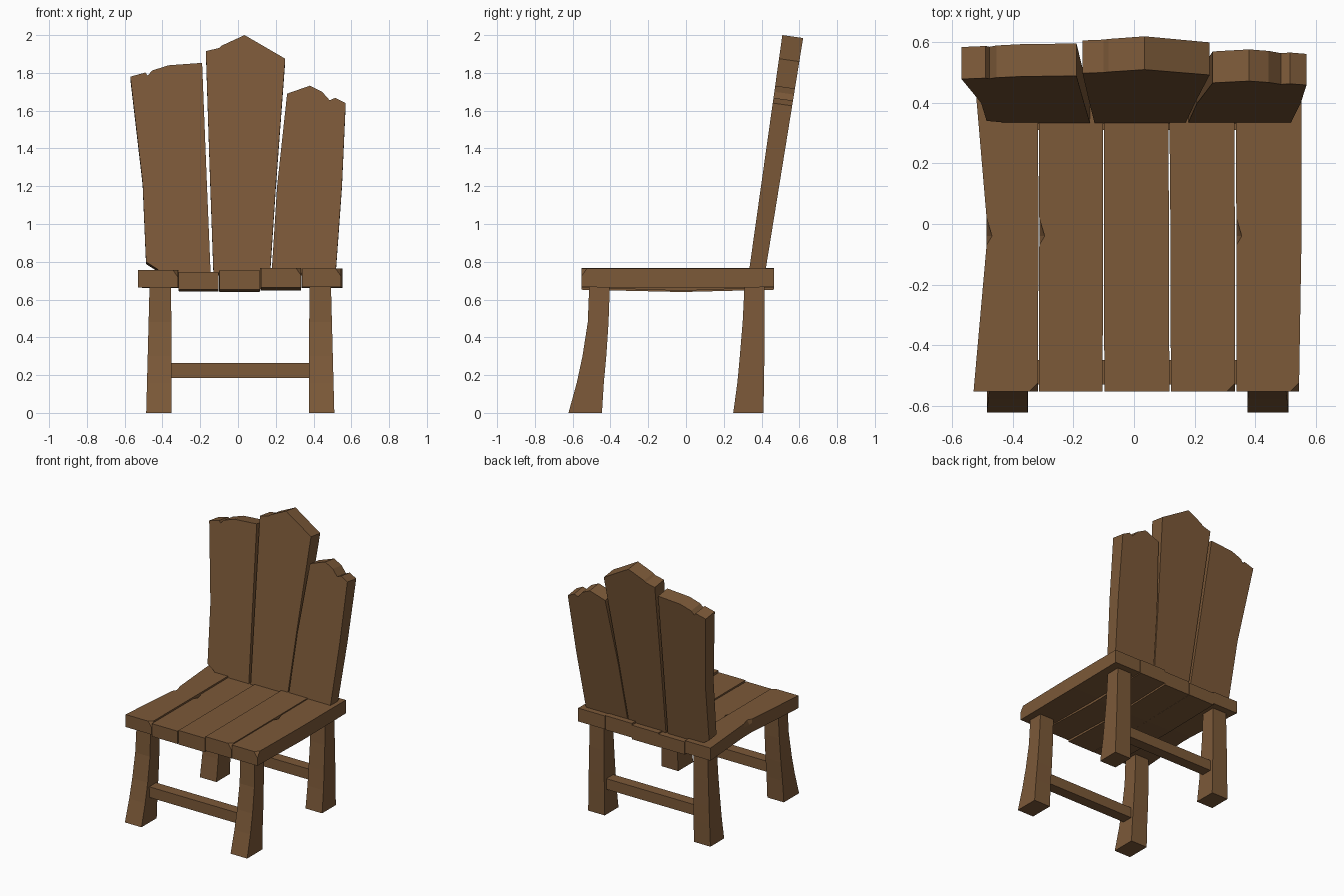
import bpy, bmesh
from mathutils import Vector

if "Cube" in bpy.data.objects:
    bpy.data.objects.remove(bpy.data.objects["Cube"])

wood = bpy.data.materials.new("wood")
wood.diffuse_color = (0.2, 0.1, 0.04, 1)
wood.use_nodes = True
wood.node_tree.nodes["Principled BSDF"].inputs["Base Color"].default_value = wood.diffuse_color


def loft(name, rings, chips=()):
    """Skin equal-length rings, cap the ends, slice off chipped corners."""
    bm = bmesh.new()
    vs = [[bm.verts.new(p) for p in r] for r in rings]
    n = len(vs[0])
    for a, b in zip(vs, vs[1:]):
        for i in range(n):
            j = (i + 1) % n
            bm.faces.new((a[i], a[j], b[j], b[i]))
    bm.faces.new(vs[0][::-1])
    bm.faces.new(vs[-1])
    for co, no in chips:
        geom = bm.verts[:] + bm.edges[:] + bm.faces[:]
        cut = bmesh.ops.bisect_plane(bm, geom=geom, plane_co=co, plane_no=no,
                                     clear_outer=True)["geom_cut"]
        edges = [e for e in cut if isinstance(e, bmesh.types.BMEdge)]
        if edges:
            bmesh.ops.holes_fill(bm, edges=edges)
    bmesh.ops.recalc_face_normals(bm, faces=bm.faces[:])
    me = bpy.data.meshes.new(name)
    bm.to_mesh(me)
    bm.free()
    me.materials.append(wood)
    ob = bpy.data.objects.new(name, me)
    bpy.context.collection.objects.link(ob)
    return ob


# Seat planks: left and right x at front / middle / back, front and mid bottom z, top z
planks = [
    ((-.53, -.487, -.525), (-.317, -.316, -.317), .665, .66, .757, True, True),
    ((-.314, -.313, -.315), (-.104, -.102, -.102), .653, .643, .747, True, False),
    ((-.098, -.099, -.1), (.117, .115, .114), .652, .641, .755, False, False),
    ((.122, .12, .116), (.334, .333, .331), .664, .648, .768, False, True),
    ((.338, .338, .336), (.545, .553, .553), .666, .661, .764, True, True),
]
for k, (L, R, zb, zm, zt, notch, corner) in enumerate(planks):
    rings = []
    for y, i in ((-.553, 0), (-.07, 1), (-.04, 1), (.02, 1), (.465, 2)):
        b = zm if i == 1 else zb
        nick = .018 if notch and y == -.04 else 0
        rings.append([(L[i], y, b), (R[i], y, b), (R[i], y, zt),
                      (L[i] + nick, y, zt), (L[i], y, zt - .03)])
    chips = []
    if corner:
        chips.append((Vector((R[0] - .028, -.553, zt)), Vector((1, -1, .7))))
    loft(f"seat_plank_{k + 1}", rings, chips)


# Back slats: outline in x and z, leaning backwards
def slat(name, outline):
    front, back = [], []
    for x, z in outline:
        t = (z - .76) / 1.24
        y, thick = .335 + .175 * t, .085 + .025 * t
        front.append((x, y, z))
        back.append((x, y + thick, z - .14 * thick))
    loft(name, [front, back])


slat("back_slat_left", [(-.425, .76), (-.42, .74), (-.145, .74), (-.165, 1.22), (-.19, 1.853),
                        (-.37, 1.84), (-.455, 1.812), (-.478, 1.785), (-.49, 1.802),
                        (-.57, 1.78), (-.505, 1.22), (-.487, .8)])
slat("back_slat_middle", [(-.13, .74), (.17, .74), (.2, 1.2), (.25, 1.875), (.035, 2.0),
                          (-.085, 1.945), (-.1, 1.932), (-.17, 1.915), (-.15, 1.3)])
slat("back_slat_right", [(.178, .74), (.517, .74), (.55, 1.2), (.57, 1.64), (.515, 1.668),
                         (.485, 1.655), (.445, 1.7), (.38, 1.732), (.26, 1.69), (.207, 1.2)])

# Legs: z, near y, far y; the feet flare forwards
CX = .012
legs = {
    "front_leg": [(0, -.622, -.445), (.16, -.578, -.435), (.3, -.548, -.422),
                  (.48, -.52, -.41), (.68, -.512, -.403)],
    "back_leg": [(0, .25, .41), (.16, .272, .413), (.3, .285, .415),
                 (.48, .3, .416), (.68, .31, .416)],
}
for name, prof in legs.items():
    for side, s in (("left", -1), ("right", 1)):
        rings = []
        for z, y0, y1 in prof:
            t = z / .68
            xi, xo = CX + s * (.35 + .008 * t), CX + s * (.498 - .018 * t)
            if z == 0:
                xi, xo = CX + s * .363, CX + s * .498
            xi = CX + s * (.363 + .003 * t)
            rings.append([(xi, y0, z), (xo, y0, z), (xo, y1, z), (xi, y1, z)])
        loft(f"{name}_{side}", rings)

# Stretchers between the left and right legs
for name, y in (("front_stretcher", -.49), ("back_stretcher", .35)):
    loft(name, [[(x, y - .04, .185), (x, y + .04, .185), (x, y + .04, .263), (x, y - .04, .263)]
                for x in (-.37, .395)])
